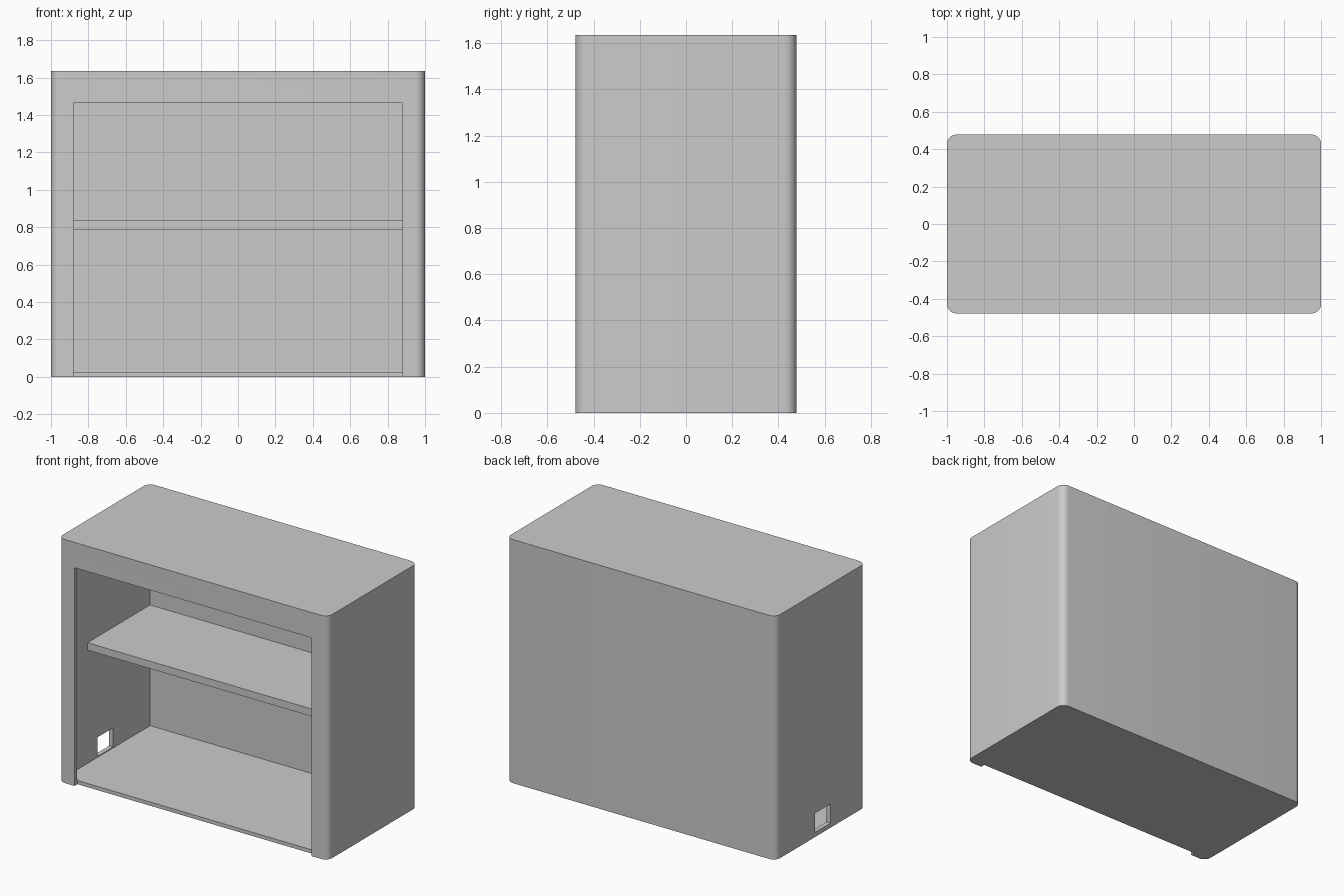
import bpy, bmesh, math

if "Cube" in bpy.data.objects:
    bpy.data.objects.remove(bpy.data.objects["Cube"])

W, D, H = 1.0, 0.478, 1.635   # half width, half depth, height
WALL, R = 0.03, 0.05          # panel thickness, corner radius


def box(name, lo, hi):
    bm = bmesh.new()
    bmesh.ops.create_cube(bm, size=1)
    for v in bm.verts:
        for i in range(3):
            v.co[i] = hi[i] if v.co[i] > 0 else lo[i]
    mesh = bpy.data.meshes.new(name)
    bm.to_mesh(mesh)
    bm.free()
    ob = bpy.data.objects.new(name, mesh)
    bpy.context.collection.objects.link(ob)
    return ob


def apply_modifier(ob, mod):
    bpy.context.view_layer.objects.active = ob
    bpy.ops.object.modifier_apply(modifier=mod.name)


def cut(ob, name, lo, hi):
    cutter = box(name, lo, hi)
    cutter.hide_render = True
    mod = ob.modifiers.new(name, 'BOOLEAN')
    mod.operation = 'DIFFERENCE'
    mod.solver = 'EXACT'
    mod.object = cutter
    apply_modifier(ob, mod)
    bpy.data.objects.remove(cutter)


# Cabinet body with rounded upright corners
body = box("cabinet_body", (-W, -D, 0), (W, D, H))
bm = bmesh.new()
bm.from_mesh(body.data)
uprights = [e for e in bm.edges
            if abs(e.verts[0].co.z - e.verts[1].co.z) > 0.1]
bmesh.ops.bevel(bm, geom=uprights, offset=R, segments=8, profile=0.5,
                affect='EDGES')
bm.to_mesh(body.data)
bm.free()

# Hollow interior, front opening (notched through the floor edge), cable port
cut(body, "interior_cutter", (-W + WALL, -D + WALL, 0.025),
    (W - WALL, D - 0.025, H - 0.025))
cut(body, "opening_cutter", (-0.88, -D - 0.1, -0.1),
    (0.88, -D + WALL + 0.001, 1.465))
cut(body, "port_cutter", (-W - 0.1, -0.105, 0.031), (-W + 0.1, 0.06, 0.16))

bpy.ops.object.select_all(action='DESELECT')
body.select_set(True)
bpy.context.view_layer.objects.active = body
bpy.ops.object.shade_smooth_by_angle(angle=math.radians(30))

# Set-back middle shelf
box("shelf", (-W + WALL - 0.005, -0.21, 0.785),
    (W - WALL + 0.005, D - 0.02, 0.835))
